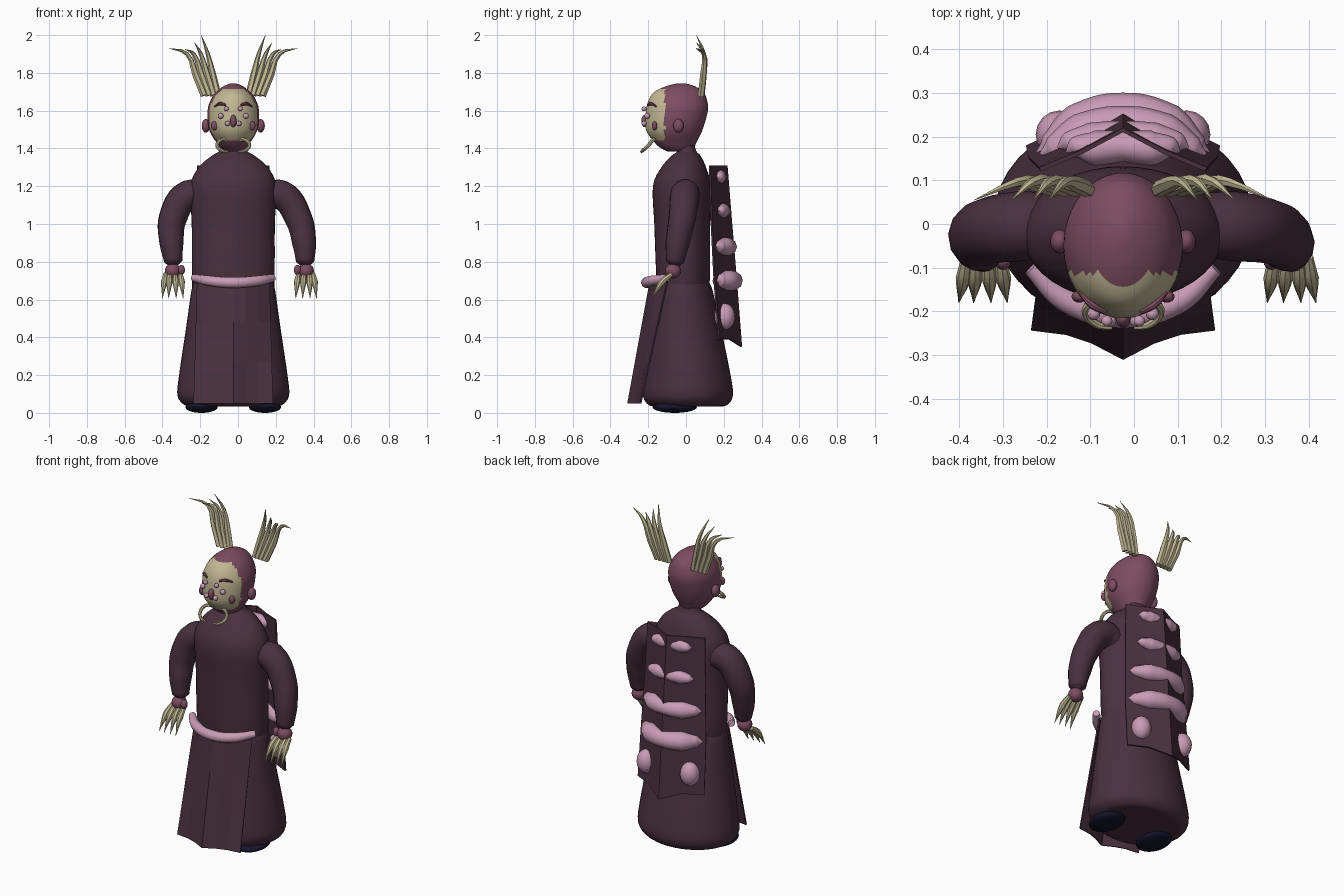
import bpy, bmesh, math
from mathutils import Vector

if "Cube" in bpy.data.objects:
    bpy.data.objects.remove(bpy.data.objects["Cube"])

CX = -0.025  # body centre line


def material(name, rgb):
    m = bpy.data.materials.new(name)
    m.diffuse_color = [((c + 0.055) / 1.055) ** 2.4 for c in rgb] + [1]
    m.use_nodes = True
    m.node_tree.nodes["Principled BSDF"].inputs["Base Color"].default_value = m.diffuse_color
    return m


ROBE = material("dark_plum", (0.29, 0.19, 0.245))
SKIN = material("mauve_skin", (0.49, 0.30, 0.38))
BONE = material("bone", (0.76, 0.72, 0.58))
PINK = material("pale_pink", (0.79, 0.61, 0.72))
NAVY = material("navy", (0.08, 0.08, 0.18))


def finish(ob, mat, smooth=True, angle=40):
    ob.data.materials.clear()
    ob.data.materials.append(mat)
    bpy.ops.object.select_all(action='DESELECT')
    ob.select_set(True)
    bpy.context.view_layer.objects.active = ob
    if smooth:
        bpy.ops.object.shade_smooth_by_angle(angle=math.radians(angle))
    return ob


def mesh_object(name, bm, mat, smooth=True):
    bmesh.ops.recalc_face_normals(bm, faces=bm.faces)
    me = bpy.data.meshes.new(name)
    bm.to_mesh(me)
    bm.free()
    ob = bpy.data.objects.new(name, me)
    bpy.context.collection.objects.link(ob)
    return finish(ob, mat, smooth)


def loft(name, rings, mat, seg=40, sub=4):
    """Stack of ellipses (z, centre y, half x, half y), smoothly interpolated."""
    rows = []
    for i in range(len(rings) - 1):
        p = [Vector(rings[max(0, min(len(rings) - 1, i + k))]) for k in (-1, 0, 1, 2)]
        for s in range(sub):
            t = s / sub
            rows.append(0.5 * (2 * p[1] + (p[2] - p[0]) * t
                               + (2 * p[0] - 5 * p[1] + 4 * p[2] - p[3]) * t * t
                               + (3 * p[1] - p[0] - 3 * p[2] + p[3]) * t ** 3))
    rows.append(Vector(rings[-1]))
    bm = bmesh.new()
    loops = [[bm.verts.new((CX + r[2] * math.cos(a), r[1] + r[3] * math.sin(a), r[0]))
              for a in (2 * math.pi * k / seg for k in range(seg))] for r in rows]
    for a, b in zip(loops, loops[1:]):
        for k in range(seg):
            n = (k + 1) % seg
            bm.faces.new((a[k], a[n], b[n], b[k]))
    bm.faces.new(loops[0])
    bm.faces.new(loops[-1])
    return mesh_object(name, bm, mat)


def ball(name, pos, size, mat, seg=16):
    bm = bmesh.new()
    bmesh.ops.create_uvsphere(bm, u_segments=seg, v_segments=seg // 2 + 2, radius=1)
    for v in bm.verts:
        v.co = Vector([c * s + p for c, s, p in zip(v.co, size, pos)])
    return mesh_object(name, bm, mat)


def tube(name, pts, mat, res=3, steps=6):
    """Swept round tube through points (x, y, z, radius)."""
    cu = bpy.data.curves.new(name, 'CURVE')
    cu.dimensions = '3D'
    cu.bevel_depth = 1
    cu.bevel_resolution = res
    cu.resolution_u = steps
    cu.use_fill_caps = True
    sp = cu.splines.new('BEZIER')
    sp.bezier_points.add(len(pts) - 1)
    for b, p in zip(sp.bezier_points, pts):
        b.co = p[:3]
        b.radius = p[3]
        b.handle_left_type = b.handle_right_type = 'AUTO'
    ob = bpy.data.objects.new(name, cu)
    bpy.context.collection.objects.link(ob)
    bpy.ops.object.select_all(action='DESELECT')
    ob.select_set(True)
    bpy.context.view_layer.objects.active = ob
    bpy.ops.object.convert(target='MESH')
    return finish(bpy.context.object, mat)


def sheet(name, rows, mat, thick):
    """Folded cloth panel from rows of points."""
    bm = bmesh.new()
    vs = [[bm.verts.new((CX + x, y, z)) for x, y, z in row] for row in rows]
    for a, b in zip(vs, vs[1:]):
        for k in range(len(a) - 1):
            bm.faces.new((a[k], a[k + 1], b[k + 1], b[k]))
    ob = mesh_object(name, bm, mat, smooth=False)
    mod = ob.modifiers.new("thickness", 'SOLIDIFY')
    mod.thickness = thick
    mod.offset = 0
    return ob


# Robe: torso and flared skirt
loft("torso", [(0.62, -0.015, 0.20, 0.13), (0.72, -0.015, 0.218, 0.142), (1.0, -0.02, 0.22, 0.148),
               (1.2, -0.022, 0.228, 0.153), (1.3, -0.012, 0.183, 0.118), (1.36, 0, 0.115, 0.078),
               (1.385, 0.005, 0.075, 0.05), (1.42, 0.0, 0.06, 0.045)], ROBE)
loft("skirt", [(0.035, 0.01, 0.20, 0.16), (0.04, 0.01, 0.255, 0.205), (0.09, 0.01, 0.295, 0.238),
               (0.2, 0.008, 0.287, 0.228), (0.45, -0.005, 0.25, 0.19), (0.64, -0.015, 0.223, 0.158),
               (0.685, -0.015, 0.212, 0.14)], ROBE)

# Folded front apron
top = [(-0.19, -0.10), (-0.13, -0.15), (-0.06, -0.18), (0, -0.19), (0.06, -0.18), (0.13, -0.15), (0.19, -0.10)]
hem = [(-0.21, -0.24), (-0.13, -0.25), (-0.07, -0.27), (0, -0.307), (0.07, -0.27), (0.13, -0.25), (0.21, -0.24)]
sheet("front_apron", [[(a[0] + (b[0] - a[0]) * t, a[1] + (b[1] - a[1]) * t, 0.69 - 0.64 * t)
                       for a, b in zip(top, hem)] for t in (0, 0.33, 0.66, 1)], ROBE, 0.008)

# Belt roll
tube("belt", [(CX + x, y, z, r) for x, y, z, r in
              [(-0.21, -0.10, 0.715, 0.02), (-0.13, -0.175, 0.70, 0.028), (0, -0.208, 0.69, 0.03),
               (0.13, -0.175, 0.70, 0.028), (0.21, -0.10, 0.715, 0.02)]], PINK)

# Back cape with a centre ridge
cape = [(1.31, 0.19, 0.125, 0.215), (1.0, 0.20, 0.135, 0.24), (0.7, 0.215, 0.15, 0.265), (0.39, 0.22, 0.175, 0.292)]
sheet("back_cape", [[(-w, e, z), (-w * 0.5, (e + c) / 2 - 0.005, z), (0, c, z - (0.04 if z < 0.5 else 0)),
                     (w * 0.5, (e + c) / 2 - 0.005, z), (w, e, z)] for z, w, e, c in cape], ROBE, 0.01)

# Bulging shell rows on the cape
for i, (z, w, e, c, r) in enumerate([(1.25, 0.13, 0.165, 0.178, 0.04), (1.07, 0.15, 0.175, 0.20, 0.04),
                                     (0.88, 0.19, 0.16, 0.225, 0.05), (0.70, 0.20, 0.16, 0.25, 0.056)]):
    m = (e + 2 * c) / 3
    tube(f"shell_row_{i + 1}", [(CX + x * w, y, z, q * r) for x, y, q in
                                [(-1, e, 0.05), (-0.85, e + 0.01, 0.6), (-0.5, m, 1), (0, c, 0.9),
                                 (0.5, m, 1), (0.85, e + 0.01, 0.6), (1, e, 0.05)]], PINK)
for s in (-1, 1):
    ball("lower_shell", (CX + s * 0.145, 0.205, 0.51), (0.055, 0.055, 0.07), PINK)

# Feet
for s in (-1, 1):
    ball("foot", (CX + s * 0.168, -0.06, 0.03), (0.085, 0.117, 0.03), NAVY, 24)

# Arms, hands and claws
arms = {-1: [(-0.17, 0, 1.14, 0.07), (-0.26, -0.005, 1.155, 0.08), (-0.345, -0.02, 1.03, 0.075),
             (-0.352, -0.045, 0.9, 0.064), (-0.342, -0.058, 0.8, 0.048), (-0.34, -0.06, 0.78, 0.025)],
        1: [(0.13, 0, 1.14, 0.07), (0.225, -0.005, 1.155, 0.08), (0.32, -0.02, 1.03, 0.073),
            (0.35, -0.045, 0.9, 0.064), (0.355, -0.058, 0.8, 0.048), (0.355, -0.06, 0.78, 0.025)]}
for s, path in arms.items():
    tube("sleeve", path, ROBE, 5)
    hx = path[-1][0] + s * 0.005
    ball("hand", (hx, -0.068, 0.752), (0.042, 0.042, 0.04), SKIN)
    ball("thumb_joint", (hx - s * 0.045, -0.085, 0.757), (0.019, 0.02, 0.027), SKIN)
    for a, b in ((-0.04, -0.055), (-0.012, -0.018), (0.017, 0.022), (0.038, 0.056)):
        tube("claw", [(hx + s * a, -0.075, 0.735, 0.012), (hx + s * (a * 0.6 + b * 0.4), -0.125, 0.695, 0.018),
                      (hx + s * b, -0.18, 0.605, 0.001)], BONE, 2, 4)

# Head with a pale face area
head = loft("head", [(1.385, -0.04, 0.045, 0.06), (1.40, -0.045, 0.065, 0.085), (1.43, -0.055, 0.088, 0.11),
                     (1.5, -0.062, 0.128, 0.15), (1.6, -0.048, 0.136, 0.164), (1.66, -0.043, 0.118, 0.153),
                     (1.7, -0.038, 0.09, 0.128), (1.73, -0.03, 0.05, 0.075), (1.745, -0.025, 0.012, 0.02)],
            SKIN, 64, 5)
head.data.materials.append(BONE)
for f in head.data.polygons:
    if f.center.y < -0.112 and 1.44 < f.center.z < 1.715:
        f.material_index = 1

# Facial features
ball("nose", (CX, -0.217, 1.545), (0.017, 0.02, 0.033), SKIN)
for s in (-1, 1):
    ball("ear", (CX + s * 0.145, -0.04, 1.52), (0.022, 0.028, 0.036), SKIN)
    ball("cheek_spot", (CX + s * 0.1, -0.166, 1.52), (0.018, 0.014, 0.024), SKIN)
    for x, y, z, r in ((0.037, -0.222, 1.61, 0.013), (0.067, -0.205, 1.572, 0.015), (0.03, -0.222, 1.532, 0.014)):
        ball("face_bead", (CX + s * x, y, z), (r, r, r), PINK, 12)
    tube("eyebrow", [(CX + s * 0.04, -0.202, 1.63, 0.006), (CX + s * 0.07, -0.186, 1.637, 0.009),
                     (CX + s * 0.1, -0.156, 1.622, 0.004)], SKIN, 2, 4)
    # Curled tusk at the mouth corner
    tube("mouth_tusk", [(CX + s * x, y, z, r) for x, y, z, r in
                        [(0.025, -0.16, 1.445, 0.009), (0.065, -0.175, 1.445, 0.01), (0.085, -0.2, 1.415, 0.01),
                         (0.06, -0.23, 1.388, 0.009), (0.025, -0.237, 1.382, 0.006)]], BONE, 2, 5)
    # Fan of four horns
    for b, m, t, z in ((0.155, 0.245, 0.34, 1.93), (0.13, 0.21, 0.255, 1.925),
                       (0.105, 0.172, 0.205, 1.96), (0.082, 0.135, 0.17, 2.0)):
        tube("horn", [(CX + s * b, 0.08, 1.68, 0.019), (CX + s * (b * 0.5 + m * 0.5), 0.092, 1.79, 0.018),
                      (CX + s * m, 0.095, 1.9, 0.011), (CX + s * t, 0.055, z, 0.001)], BONE, 1, 3)
